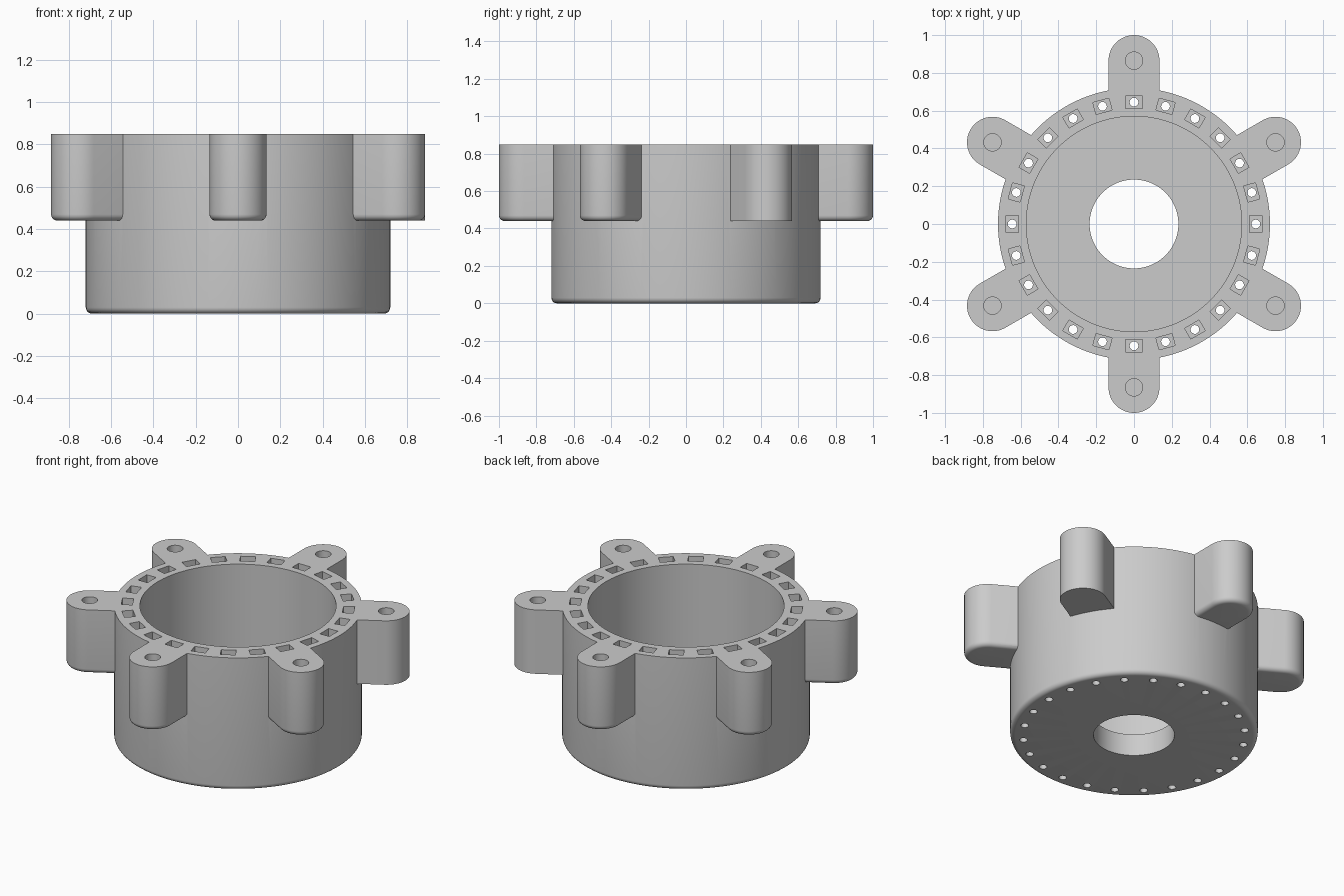
import bpy, bmesh
from math import pi, cos, sin, radians
from mathutils import Matrix, Vector

cube = bpy.data.objects.get("Cube")
if cube:
    bpy.data.objects.remove(cube, do_unlink=True)

HEIGHT, BODY_R, BORE_R, HOLE_R, FLOOR = 0.85, 0.72, 0.57, 0.235, 0.14
EAR_Z, EAR_R, EAR_DIST, FILLET = 0.44, 0.135, 0.865, 0.03
SLOT_DIST, SLOT_COUNT = 0.645, 24

grey = bpy.data.materials.new("plain grey")
grey.use_nodes = True
colour = (0.6, 0.6, 0.6, 1)
grey.diffuse_color = colour
grey.node_tree.nodes["Principled BSDF"].inputs["Base Color"].default_value = colour


def make_object(name, bm):
    bmesh.ops.recalc_face_normals(bm, faces=bm.faces)
    mesh = bpy.data.meshes.new(name)
    bm.to_mesh(mesh)
    bm.free()
    mesh.materials.append(grey)
    obj = bpy.data.objects.new(name, mesh)
    bpy.context.collection.objects.link(obj)
    return obj


def lathe(profile, steps):
    """Spin a closed (radius, z) outline around the z axis."""
    bm = bmesh.new()
    verts = [bm.verts.new((r, 0, z)) for r, z in profile]
    edges = [bm.edges.new((v, verts[i - 1])) for i, v in enumerate(verts)]
    bmesh.ops.spin(bm, geom=verts + edges, cent=(0, 0, 0), axis=(0, 0, 1),
                   angle=2 * pi, steps=steps, use_merge=True)
    bmesh.ops.remove_doubles(bm, verts=bm.verts, dist=1e-5)
    return bm


def add_cylinder(bm, radius, bottom, top, place, segments):
    bmesh.ops.create_cone(bm, cap_ends=True, segments=segments, radius1=radius,
                          radius2=radius, depth=top - bottom,
                          matrix=place @ Matrix.Translation((0, 0, (top + bottom) / 2)))


def around(angle, distance):
    return Matrix.Rotation(angle, 4, 'Z') @ Matrix.Translation((distance, 0, 0))


def combine(target, tool, operation):
    mod = target.modifiers.new(operation.lower(), 'BOOLEAN')
    mod.operation = operation
    mod.solver = 'EXACT'
    mod.object = tool
    bpy.context.view_layer.objects.active = target
    bpy.ops.object.modifier_apply(modifier=mod.name)
    bpy.data.objects.remove(tool, do_unlink=True)


# Cup-shaped body with a rounded lower rim and a hole in the floor
rim = [(BODY_R - FILLET + FILLET * sin(a), FILLET - FILLET * cos(a))
       for a in (i * pi / 12 for i in range(7))]
body = make_object("housing", lathe(
    [(HOLE_R, 0)] + rim + [(BODY_R, HEIGHT), (BORE_R, HEIGHT),
                           (BORE_R, FLOOR), (HOLE_R, FLOOR)], 128))


# Mounting ears, rounded underneath except for one square-edged ear
def make_ear(angle, rounded):
    bm = bmesh.new()
    arc = [(EAR_R * cos(a), EAR_R * sin(a))
           for a in (-pi / 2 + pi * i / 32 for i in range(33))]
    inner = 0.69 - EAR_DIST
    outline = [(inner, -EAR_R)] + arc + [(inner, EAR_R)]
    base = bm.faces.new([bm.verts.new((x, y, EAR_Z)) for x, y in outline])
    bottom = [e for e in base.edges
              if any(v.co.x > inner + 0.01 for v in e.verts)]
    ext = bmesh.ops.extrude_face_region(bm, geom=[base], use_keep_orig=True)
    top = [g for g in ext["geom"] if isinstance(g, bmesh.types.BMVert)]
    bmesh.ops.translate(bm, verts=top, vec=Vector((0, 0, HEIGHT - EAR_Z)))
    bmesh.ops.recalc_face_normals(bm, faces=bm.faces)
    if rounded:
        bmesh.ops.bevel(bm, geom=bottom, offset=FILLET, segments=5,
                        profile=0.5, affect='EDGES')
    bm.transform(around(angle, EAR_DIST))
    return make_object("mounting_ear", bm)


for i in range(6):
    combine(body, make_ear(radians(30 + 60 * i), i > 0), 'UNION')

# Blind screw holes in the ears and rectangular pockets in the rim
pockets = bmesh.new()
for i in range(6):
    add_cylinder(pockets, 0.046, HEIGHT - 0.3, HEIGHT + 0.1,
                 around(radians(30 + 60 * i), EAR_DIST), 32)
for i in range(SLOT_COUNT):
    place = around(2 * pi * i / SLOT_COUNT, SLOT_DIST)
    depth = HEIGHT + 0.1 - FLOOR
    size = Matrix.Diagonal((0.065, 0.088, depth, 1))
    bmesh.ops.create_cube(pockets, size=1, matrix=place @ Matrix.Translation(
        (0, 0, FLOOR + depth / 2)) @ size)
combine(body, make_object("pocket_cutter", pockets), 'DIFFERENCE')

# Small round holes from each pocket through the underside
holes = bmesh.new()
for i in range(SLOT_COUNT):
    add_cylinder(holes, 0.023, -0.1, FLOOR + 0.1,
                 around(2 * pi * i / SLOT_COUNT, SLOT_DIST), 20)
combine(body, make_object("hole_cutter", holes), 'DIFFERENCE')

bpy.ops.object.select_all(action='DESELECT')
body.select_set(True)
bpy.context.view_layer.objects.active = body
bpy.ops.object.shade_smooth_by_angle(angle=radians(30))
